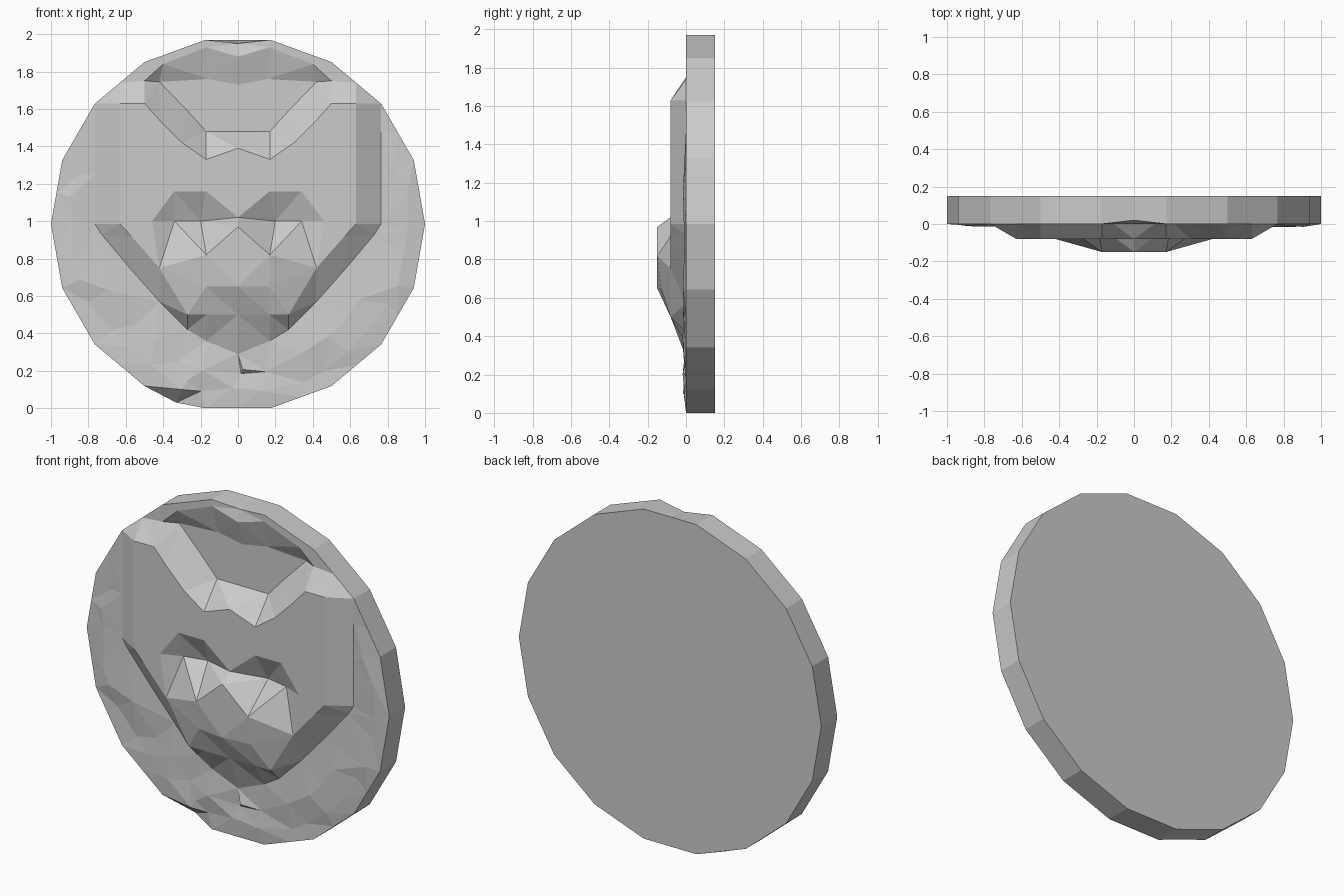
import bpy, bmesh, math, random
from mathutils import Vector
from mathutils.geometry import delaunay_2d_cdt

random.seed(4)
cube = bpy.data.objects.get("Cube")
if cube:
    bpy.data.objects.remove(cube, do_unlink=True)

SIDES = 18
CENTRE = math.cos(math.pi / SIDES)
BACK = 0.15
RAISED = -0.08
MUZZLE = -0.15

points = []   # (x, z) outline positions
depths = []   # matching y
edges = []    # creases that must survive triangulation


def add_point(x, z, depth):
    points.append(Vector((x, z)))
    depths.append(depth)
    return len(points) - 1


def add_path(path, closed):
    ids = [add_point(*p) for p in path]
    edges.extend(zip(ids, ids[1:]))
    if closed:
        edges.append((ids[-1], ids[0]))
    return ids


def contour(half, depth=None, closed=False):
    """Mirror a half contour, listed outward from the centre line."""
    half = [p if depth is None else (*p, depth) for p in half]
    mirrored = [(-x, z, y) for x, z, y in reversed(half) if x > 0]
    add_path(mirrored + half, closed)


# Rim of the disc, with a midpoint on every side
corners = []
for i in range(SIDES):
    a = math.tau * i / SIDES
    corners.append(Vector((math.cos(a), CENTRE + math.sin(a))))
rim = []
for i, corner in enumerate(corners):
    rim += [corner, (corner + corners[(i + 1) % SIDES]) / 2]
back_rim = [p.copy() for p in rim]
front_rim = [(p.x, p.y, 0.0) for p in rim]

# Chips in the rim: top notch and bottom corner
front_rim[SIDES // 2] = (0, 1.95, 0.02)
front_rim[25] = (-0.33, 0.03, 0.07)
rim_ids = add_path(front_rim, True)

# Foot of the raised head
contour([(0, .29), (.17, .36), (.27, .42), (.42, .57), (.57, .74),
         (.73, .93), (.765, .985), (.765, 1.25), (.765, 1.48)], 0.0)

# Edge of the raised face, closed by the hairline
contour([(0, .5), (.17, .5), (.27, .5), (.42, .75), (.57, .92), (.63, .985),
         (.63, 1.63), (.5, 1.63), (.42, 1.54), (.3, 1.42), (.17, 1.33),
         (0, 1.39)], RAISED, True)

# Sunken forehead floor and the band above it
contour([(0, 1.48), (.17, 1.48), (.27, 1.59), (.42, 1.745), (.16, 1.76),
         (0, 1.73)], 0.045, True)
contour([(0, 1.88), (.17, 1.93), (.4, 1.84), (.5, 1.75)], 0.0)

# Brow, eye sockets and muzzle
contour([(0, 1.02), (.17, 1.16), (.34, 1.16)], RAISED)
for side in (-1, 1):
    add_path([(side * .34, 1.0, -.03), (side * .2, 1.0, 0.0)], False)
    add_point(side * .46, 1.0, RAISED)
contour([(0, .65, MUZZLE), (.17, .65, -.13), (.17, .82, MUZZLE),
         (0, .97, MUZZLE)], closed=True)

# Hammered ground around the lower half and beside the head
for radius, step, limit in ((.9, 10, 20), (.78, 12, -22)):
    for degrees in range(-90, limit + 1, step):
        for side in (-1, 1):
            a = math.radians(degrees + random.uniform(-3, 3))
            r = radius + random.uniform(-.025, .025)
            add_point(side * r * math.cos(a), CENTRE + r * math.sin(a),
                      random.uniform(-.018, .008))
add_point(-.3, .1, -.015)

# Triangulate the relief, then close the side and back
verts, _, faces, origins, _, _ = delaunay_2d_cdt(points, edges, [], 1, 1e-5)
bm = bmesh.new()
front, lookup = [], {}
for co, source in zip(verts, origins):
    depth = depths[source[0]] if source else 0.0
    v = bm.verts.new((co.x, depth, co.y))
    front.append(v)
    for s in source:
        lookup[s] = v
for f in faces:
    bm.faces.new([front[i] for i in f])
back = [bm.verts.new((p.x, BACK, p.y)) for p in back_rim]
for i in range(len(back)):
    j = (i + 1) % len(back)
    bm.faces.new((lookup[rim_ids[i]], lookup[rim_ids[j]], back[j], back[i]))
bm.faces.new(back)
bmesh.ops.recalc_face_normals(bm, faces=bm.faces[:])

mesh = bpy.data.meshes.new("relief_medallion")
bm.to_mesh(mesh)
bm.free()
medallion = bpy.data.objects.new("relief_medallion", mesh)
bpy.context.scene.collection.objects.link(medallion)

# Plain pale stone
stone = bpy.data.materials.new("pale_grey")
stone.use_nodes = True
colour = (0.6, 0.6, 0.6, 1)
stone.diffuse_color = colour
stone.node_tree.nodes["Principled BSDF"].inputs["Base Color"].default_value = colour
mesh.materials.append(stone)
